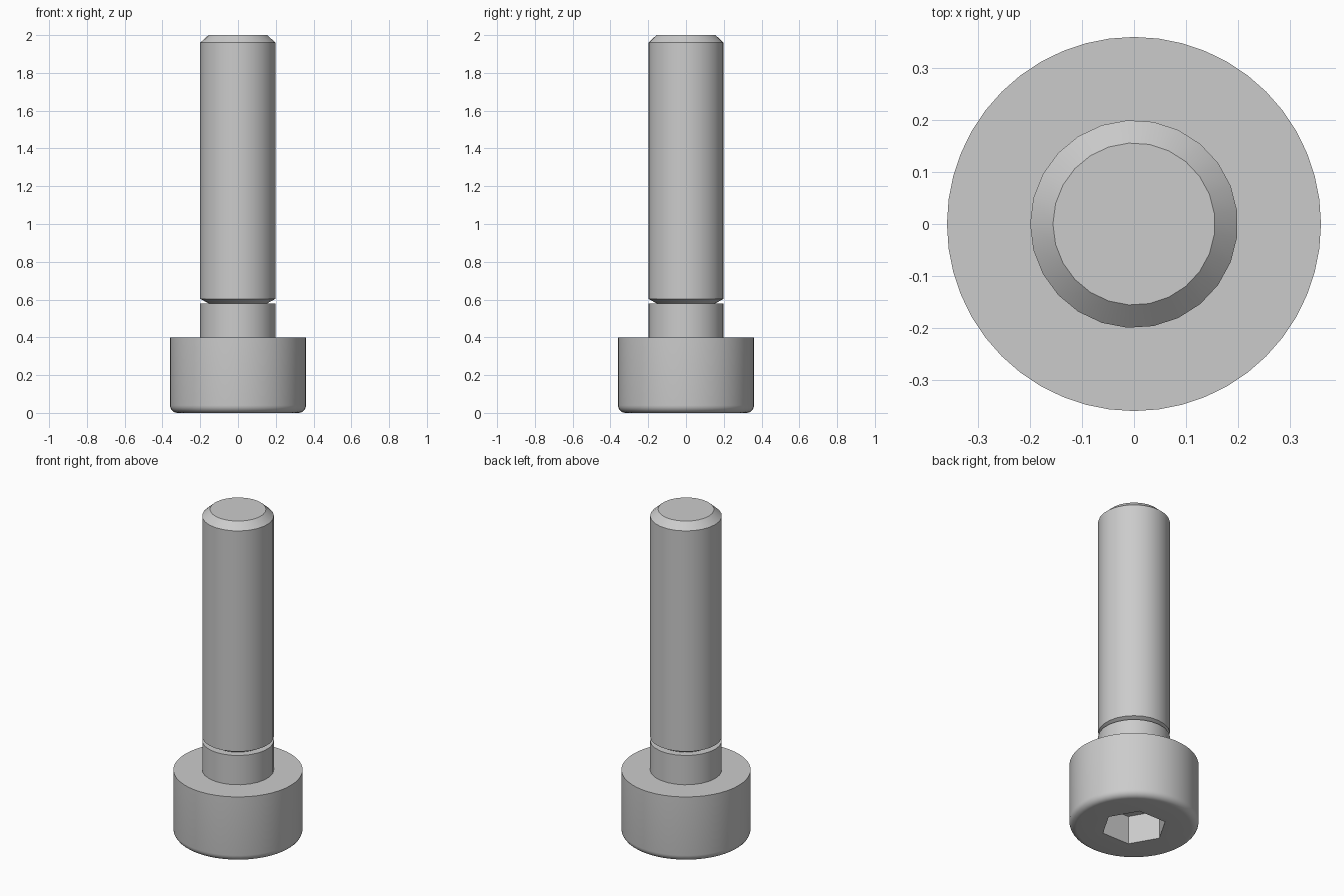
import bpy, bmesh, math

old = bpy.data.objects.get("Cube")
if old:
    bpy.data.objects.remove(old, do_unlink=True)

# Single steel material
steel = bpy.data.materials.new("steel grey")
steel.use_nodes = True
GREY = (0.6, 0.6, 0.6, 1)
steel.diffuse_color = GREY
steel.node_tree.nodes["Principled BSDF"].inputs["Base Color"].default_value = GREY


def ring(bm, radius, z, sides):
    """Closed loop of vertices, starting at -x."""
    steps = [math.pi + math.tau * i / sides for i in range(sides)]
    return [bm.verts.new((radius * math.cos(a), radius * math.sin(a), z)) for a in steps]


def stack(bm, profile, sides):
    """Skin rings along a (radius, z) profile; return the first and last rings."""
    rings = [ring(bm, r, z, sides) for r, z in profile]
    for low, high in zip(rings, rings[1:]):
        for i in range(sides):
            j = (i + 1) % sides
            bm.faces.new((low[i], low[j], high[j], high[i]))
    return rings[0], rings[-1]


def loop_edges(bm, verts):
    return [bm.edges.get((a, b)) for a, b in zip(verts, verts[1:] + verts[:1])]


def finish(bm, name):
    bmesh.ops.recalc_face_normals(bm, faces=bm.faces[:])
    mesh = bpy.data.meshes.new(name)
    bm.to_mesh(mesh)
    bm.free()
    mesh.materials.append(steel)
    obj = bpy.data.objects.new(name, mesh)
    bpy.context.collection.objects.link(obj)
    bpy.ops.object.select_all(action="DESELECT")
    obj.select_set(True)
    bpy.context.view_layer.objects.active = obj
    bpy.ops.object.shade_smooth_by_angle(angle=math.radians(30))


def turned_part(name, profile, sides):
    bm = bmesh.new()
    for cap in stack(bm, profile, sides):
        bm.faces.new(cap)
    finish(bm, name)


# Cylindrical head with rounded lower rim and hexagonal socket
HEAD_R, FILLET, STEPS = 0.36, 0.04, 6
profile = []
for k in range(STEPS + 1):
    a = math.pi / 2 * k / STEPS
    profile.append((HEAD_R - FILLET + FILLET * math.sin(a), FILLET - FILLET * math.cos(a)))
profile.append((HEAD_R, 0.4))
bm = bmesh.new()
rim, top = stack(bm, profile, 48)
bm.faces.new(top)
mouth, floor = stack(bm, [(0.184, 0), (0.184, 0.175)], 6)
bm.faces.new(floor)
bmesh.ops.triangle_fill(bm, use_beauty=True,
                        edges=loop_edges(bm, rim) + loop_edges(bm, mouth))
finish(bm, "socket_head")

# Plain neck under the head
turned_part("neck", [(0.2, 0.38), (0.2, 0.58)], 25)

# Long shank, chamfered at both ends, its core running into the neck
turned_part("shank", [(0.156, 0.55), (0.156, 0.58), (0.2, 0.604),
                      (0.2, 1.96), (0.156, 2.0)], 25)
